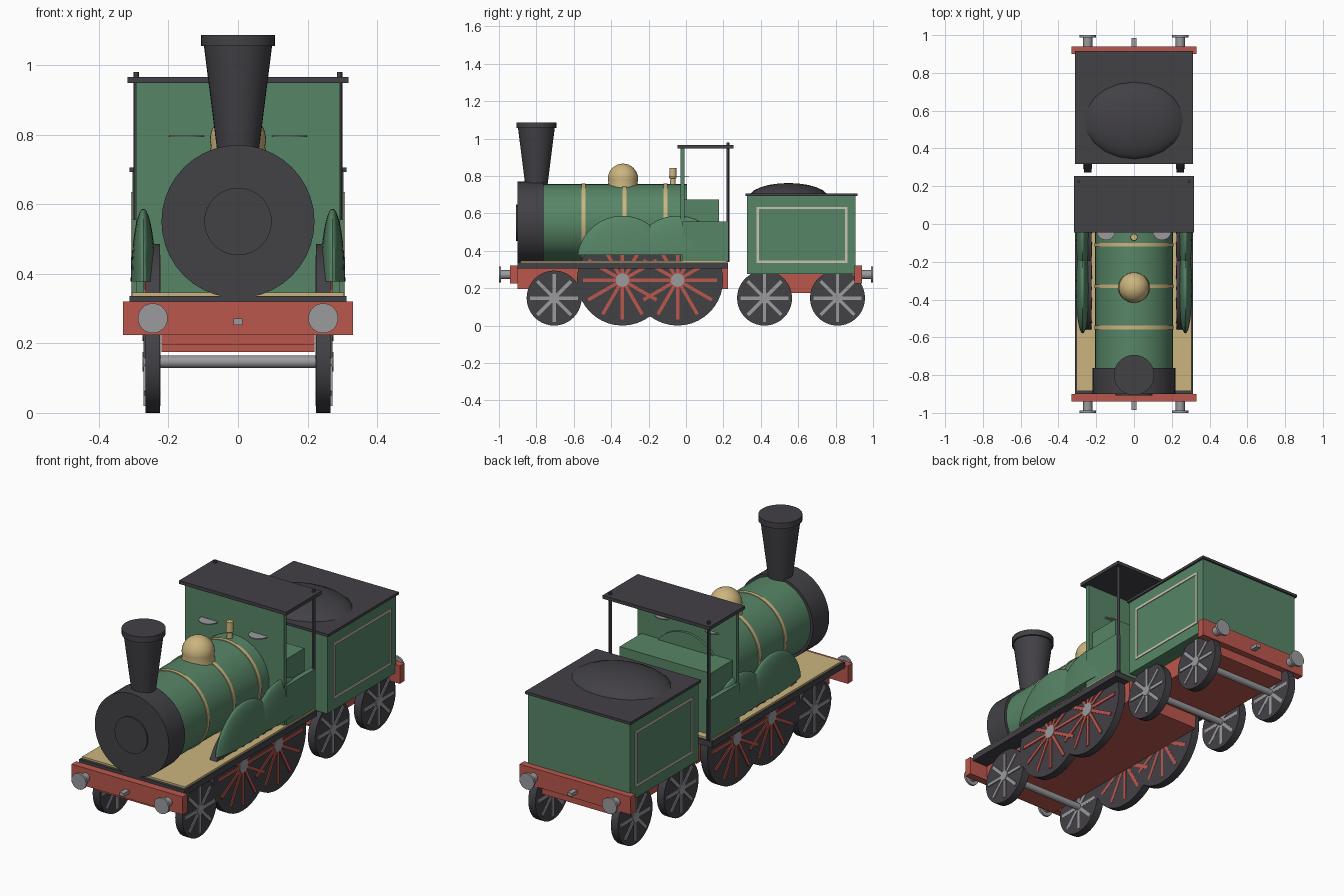
import bpy, bmesh, math
from mathutils import Matrix, Vector

cube = bpy.data.objects.get("Cube")
if cube:
    bpy.data.objects.remove(cube, do_unlink=True)


def material(name, rgb):
    m = bpy.data.materials.new(name)
    m.use_nodes = True
    m.diffuse_color = (*rgb, 1)
    node = next(n for n in m.node_tree.nodes if n.type == 'BSDF_PRINCIPLED')
    node.inputs["Base Color"].default_value = (*rgb, 1)
    return m


GREEN = material("green_paint", (0.095, 0.235, 0.135))
BLACK = material("black_iron", (0.055, 0.052, 0.06))
RED = material("red_paint", (0.50, 0.095, 0.075))
BRASS = material("brass", (0.60, 0.46, 0.21))
STEEL = material("steel", (0.33, 0.33, 0.345))
CREAM = material("cream_lining", (0.60, 0.55, 0.44))
parts = []


def finish(name, bm, mat):
    bmesh.ops.recalc_face_normals(bm, faces=bm.faces)
    me = bpy.data.meshes.new(name)
    bm.to_mesh(me)
    bm.free()
    me.materials.append(mat)
    ob = bpy.data.objects.new(name, me)
    bpy.context.collection.objects.link(ob)
    parts.append(ob)
    return ob


def add_box(bm, x, y, z):
    """Box from (min, max) ranges."""
    size = [r[1] - r[0] for r in (x, y, z)]
    mid = [(r[0] + r[1]) / 2 for r in (x, y, z)]
    bmesh.ops.create_cube(bm, size=1, matrix=Matrix.Translation(mid) @ Matrix.Diagonal((*size, 1)))


def box(name, x, y, z, mat):
    bm = bmesh.new()
    add_box(bm, x, y, z)
    return finish(name, bm, mat)


def rod(name, a, b, r, mat, r2=None, segs=32):
    """Cylinder or cone running from point a to point b."""
    a, b = Vector(a), Vector(b)
    turn = (b - a).to_track_quat('Z', 'Y').to_matrix().to_4x4()
    bm = bmesh.new()
    bmesh.ops.create_cone(bm, cap_ends=True, segments=segs, radius1=r, radius2=r if r2 is None else r2,
                          depth=(b - a).length, matrix=Matrix.Translation((a + b) / 2) @ turn)
    return finish(name, bm, mat)


def lathe(name, profile, y, mat, segs=32):
    """Spin an (r, z) profile about a vertical axis at x = 0."""
    bm = bmesh.new()
    verts = [bm.verts.new((r, y, z)) for r, z in profile]
    edges = [bm.edges.new(pair) for pair in zip(verts, verts[1:])]
    bmesh.ops.spin(bm, geom=verts + edges, cent=(0, y, 0), axis=(0, 0, 1), angle=math.tau, steps=segs)
    bmesh.ops.remove_doubles(bm, verts=bm.verts, dist=0.0005)
    return finish(name, bm, mat)


def wheel(name, side, y, r, spoke_count, spoke_mat):
    """Solid disc with raised spokes and a hub on its outer face."""
    rod(name, (side * 0.224, y, r), (side * 0.266, y, r), r, BLACK, segs=40)
    bm = bmesh.new()
    for i in range(spoke_count):
        part = bmesh.new()
        add_box(part, (side * 0.247 - 0.024, side * 0.247 + 0.024), (-0.009, 0.009), (0.01, r * 0.87))
        part.transform(Matrix.Translation((0, y, r)) @ Matrix.Rotation(math.tau * i / spoke_count, 4, 'X'))
        tmp = bpy.data.meshes.new("spoke")
        part.to_mesh(tmp)
        part.free()
        bm.from_mesh(tmp)
        bpy.data.meshes.remove(tmp)
    finish(name + "_spokes", bm, spoke_mat)
    rod(name + "_hub", (side * 0.23, y, r), (side * 0.274, y, r), 0.036 if r > 0.2 else 0.028, STEEL, segs=20)


def axle(name, y, r):
    rod(name, (-0.23, y, r), (0.23, y, r), 0.018, STEEL, segs=16)


def buffer_beam(prefix, end):
    """Beam, two buffers and a coupling hook; end is -1 front, +1 rear."""
    ys = sorted((end * 0.90, end * 0.94))
    box(prefix + "_buffer_beam", (-0.33, 0.33), ys, (0.224, 0.32), RED)
    for side, label in ((1, "left"), (-1, "right")):
        x = side * 0.245
        rod(f"{prefix}_{label}_buffer_shank", (x, end * 0.93, 0.272), (x, end * 0.992, 0.272), 0.024, STEEL, segs=20)
        rod(f"{prefix}_{label}_buffer_head", (x, end * 0.988, 0.272), (x, end, 0.272), 0.043, STEEL, segs=24)
    box(prefix + "_coupling_hook", (-0.013, 0.013), sorted((end * 0.93, end * 0.985)), (0.253, 0.271), STEEL)


# Engine frame and running board
box("engine_frame", (-0.22, 0.22), (-0.90, 0.225), (0.195, 0.31), RED)
box("running_board", (-0.312, 0.312), (-0.90, 0.225), (0.305, 0.336), BLACK)
box("running_board_top", (-0.305, 0.305), (-0.885, 0.215), (0.334, 0.346), BRASS)

# Boiler, smokebox and bands
AXIS_Z = 0.55
rod("boiler", (0, -0.77, AXIS_Z), (0, 0.005, AXIS_Z), 0.206, GREEN, segs=40)
rod("smokebox", (0, -0.90, AXIS_Z), (0, -0.763, AXIS_Z), 0.22, BLACK, segs=40)
rod("smokebox_door", (0, -0.908, AXIS_Z), (0, -0.89, AXIS_Z), 0.097, BLACK)
for i in range(3):
    y = -0.548 + 0.219 * i
    rod(f"boiler_band_{i + 1}", (0, y - 0.01, AXIS_Z), (0, y + 0.01, AXIS_Z), 0.21, BRASS, segs=40)

# Chimney, dome and safety valve
lathe("chimney", [(0, 0.73), (0.057, 0.73), (0.098, 1.055), (0.107, 1.055), (0.107, 1.086), (0, 1.086)], -0.80, BLACK)
dome_arc = [(0.081 * math.cos(a), 0.784 + 0.082 * math.sin(a)) for a in [math.pi / 16 * k for k in range(9)]]
lathe("steam_dome", [(0, 0.72), (0.088, 0.72), (0.078, 0.765)] + dome_arc, -0.337, BRASS)
lathe("safety_valve", [(0, 0.74), (0.016, 0.74), (0.014, 0.785), (0.02, 0.79), (0.018, 0.842), (0, 0.842)], -0.07, BRASS, 16)

# Cab
box("cab_front", (-0.293, 0.293), (-0.03, -0.008), (0.34, 0.948), GREEN)
box("cab_roof", (-0.318, 0.318), (-0.045, 0.253), (0.948, 0.966), BLACK)
box("firebox", (-0.27, 0.27), (-0.01, 0.177), (0.34, 0.675), GREEN)

# Splashers, cab sides and roof posts
for side, label in ((1, "left"), (-1, "right")):
    box(f"{label}_cab_side", sorted((side * 0.275, side * 0.303)), (-0.02, 0.225), (0.34, 0.556), GREEN)
    rod(f"{label}_roof_post", (side * 0.292, 0.224, 0.34), (side * 0.292, 0.224, 0.98), 0.008, BLACK, segs=12)
    x = side * 0.148
    rod(f"{label}_cab_disc", (x, -0.035, 0.793), (x, -0.035, 0.798), 0.05, STEEL)
    for place, y in (("front", -0.34), ("rear", -0.045)):
        bm = bmesh.new()
        bmesh.ops.create_uvsphere(bm, u_segments=32, v_segments=24, radius=1,
                                  matrix=Matrix.Translation((side * 0.272, y, 0.345)) @ Matrix.Diagonal((0.037, 0.242, 0.242, 1)))
        cut = bmesh.ops.bisect_plane(bm, geom=bm.verts[:] + bm.edges[:] + bm.faces[:], plane_co=(0, 0, 0.378),
                                     plane_no=(0, 0, 1), clear_inner=True)
        bmesh.ops.contextual_create(bm, geom=[e for e in cut["geom_cut"] if isinstance(e, bmesh.types.BMEdge)])
        finish(f"{label}_{place}_splasher", bm, GREEN)

# Tender body, lining, lid and coal
box("tender_frame", (-0.22, 0.22), (0.345, 0.905), (0.175, 0.28), RED)
box("tender_body", (-0.303, 0.303), (0.325, 0.907), (0.275, 0.697), GREEN)
box("tender_top", (-0.312, 0.312), (0.318, 0.917), (0.692, 0.706), BLACK)
bm = bmesh.new()
bmesh.ops.create_uvsphere(bm, u_segments=20, v_segments=12, radius=1,
                          matrix=Matrix.Translation((0, 0.548, 0.685)) @ Matrix.Diagonal((0.27, 0.212, 0.077, 1)))
finish("coal_heap", bm, BLACK)
for side, label in ((1, "left"), (-1, "right")):
    bm = bmesh.new()
    xs = sorted((side * 0.30, side * 0.307))
    for z in (0.335, 0.622):
        add_box(bm, xs, (0.377, 0.863), (z, z + 0.013))
    for y in (0.377, 0.85):
        add_box(bm, xs, (y, y + 0.013), (0.335, 0.635))
    finish(f"{label}_tender_lining", bm, CREAM)

# Wheels and axles
wheel_sets = (("leading", -0.705, 0.147, 8, STEEL), ("front_driving", -0.34, 0.243, 12, RED),
              ("rear_driving", -0.045, 0.243, 12, RED), ("tender_front", 0.42, 0.147, 8, STEEL),
              ("tender_rear", 0.81, 0.147, 8, STEEL))
for name, y, r, count, mat in wheel_sets:
    axle(name + "_axle", y, r)
    for side, label in ((1, "left"), (-1, "right")):
        wheel(f"{label}_{name}_wheel", side, y, r, count, mat)

buffer_beam("front", -1)
buffer_beam("rear", 1)

# Smooth round surfaces, keep hard edges
bpy.ops.object.select_all(action='DESELECT')
for ob in parts:
    ob.select_set(True)
bpy.context.view_layer.objects.active = parts[0]
bpy.ops.object.shade_smooth_by_angle(angle=math.radians(30))
